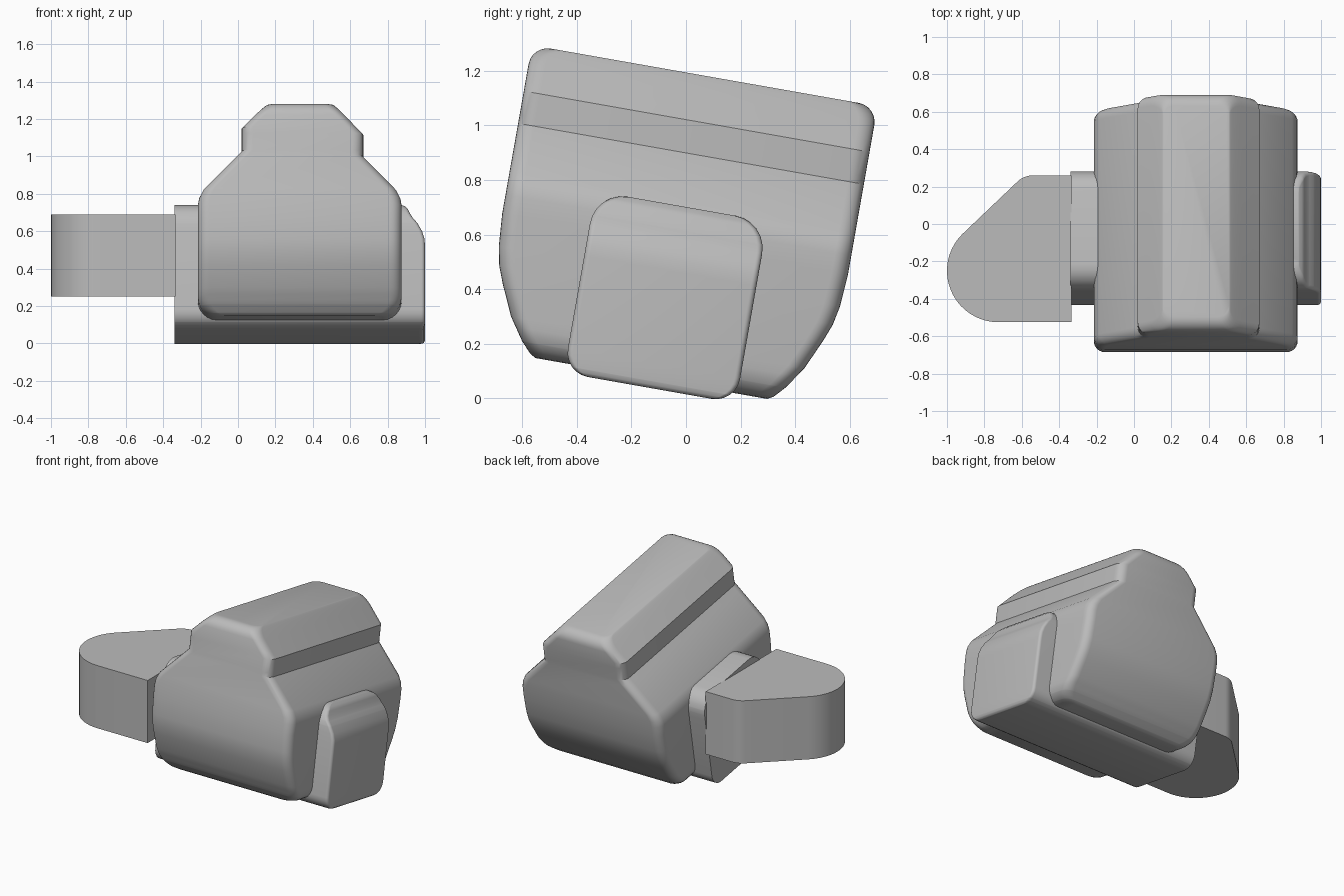
import bpy, bmesh, math

cube = bpy.data.objects.get("Cube")
if cube:
    bpy.data.objects.remove(cube, do_unlink=True)

TILT = math.radians(-10)
MID = -0.1375  # lengthwise centre of the tilted parts

grey = bpy.data.materials.new("plain grey")
grey.use_nodes = True
grey.diffuse_color = (0.5, 0.5, 0.5, 1)
grey.node_tree.nodes["Principled BSDF"].inputs["Base Color"].default_value = grey.diffuse_color


def arc(cx, cy, r, a0, a1, n=6):
    angles = [math.radians(a0 + (a1 - a0) * i / n) for i in range(n + 1)]
    return [(cx + r * math.cos(a), cy + r * math.sin(a)) for a in angles]


def lookup(points, h):
    """Value of a (value, height) profile at height h."""
    for (v0, h0), (v1, h1) in zip(points, points[1:]):
        if h0 <= h <= h1:
            return v0 + (v1 - v0) * (h - h0) / max(h1 - h0, 1e-9)
    return points[0][0] if h < points[0][1] else points[-1][0]


def finish(name, bm, tilt=0):
    bmesh.ops.remove_doubles(bm, verts=bm.verts, dist=1e-5)
    bmesh.ops.recalc_face_normals(bm, faces=bm.faces)
    mesh = bpy.data.meshes.new(name)
    bm.to_mesh(mesh)
    bm.free()
    mesh.materials.append(grey)
    ob = bpy.data.objects.new(name, mesh)
    bpy.context.collection.objects.link(ob)
    ob.rotation_euler.x = tilt
    bpy.ops.object.select_all(action='DESELECT')
    ob.select_set(True)
    bpy.context.view_layer.objects.active = ob
    bpy.ops.object.shade_smooth_by_angle(angle=math.radians(30))


def loft(name, left, right, length, r_left, r_right):
    """Stack rounded rectangles whose sides follow three height profiles."""
    levels = sorted({round(h, 5) for p in (left, right, length) for _, h in p})
    bm = bmesh.new()
    rings = []
    for h in levels:
        x0, x1, d = lookup(left, h), lookup(right, h), lookup(length, h)
        ring = (arc(x1 - r_right, MID + d - r_right, r_right, 0, 90)
                + arc(x0 + r_left, MID + d - r_left, r_left, 90, 180)
                + arc(x0 + r_left, MID - d + r_left, r_left, 180, 270)
                + arc(x1 - r_right, MID - d + r_right, r_right, 270, 360))
        rings.append([bm.verts.new((x, y, h)) for x, y in ring])
    for a, b in zip(rings, rings[1:]):
        for i in range(len(a)):
            j = (i + 1) % len(a)
            bm.faces.new((a[i], a[j], b[j], b[i]))
    bm.faces.new(rings[0])
    bm.faces.new(rings[-1])
    finish(name, bm, TILT)


# Main body: stepped ridge on top, rounded shoulders, curved lower ends
body_right = (arc(0.775, 0.15, 0.1, -90, 0)
              + [(0.875, 0.62), (0.868, 0.66), (0.845, 0.705), (0.67, 0.885),
                 (0.67, 1.005), (0.51, 1.175)])
body_left = (arc(-0.115, 0.15, 0.1, 270, 180)
             + [(-0.215, 0.62), (-0.208, 0.66), (-0.185, 0.705), (0.02, 0.915),
                (0.02, 1.04), (0.155, 1.175)])
body_length = [(0.43, 0.05), (0.452, 0.062), (0.49, 0.103), (0.545, 0.184), (0.596, 0.297),
               (0.62, 0.36), (0.634, 0.43), (0.6425, 0.55)] + arc(0.5725, 1.105, 0.07, 0, 90)
loft("main_body", body_left, body_right, body_length, 0.06, 0.06)

# Cross box passing through the body, stepped on its outer end
box_right = [(0.985, 0.015), (0.995, 0.025), (1.0, 0.04), (1.0, 0.45), (0.997, 0.49),
             (0.985, 0.53), (0.96, 0.575), (0.935, 0.605), (0.92, 0.63), (0.905, 0.665),
             (0.88, 0.69)]
box_left = [(-0.34, 0.015), (-0.34, 0.69)]
box_length = arc(0.23, 0.105, 0.09, -90, 0) + arc(0.2, 0.57, 0.12, 0, 90)
loft("cross_box", box_left, box_right, box_length, 0, 0.02)

# Level side fin with a rounded outer end
outline = ([(-0.335, -0.525)] + arc(-0.725, -0.25, 0.275, 270, 135, 20)
           + arc(-0.54, 0.14, 0.12, 135, 90) + [(-0.335, 0.26)])
bm = bmesh.new()
base = bm.faces.new([bm.verts.new((x, y, 0.25)) for x, y in outline])
top = bmesh.ops.extrude_face_region(bm, geom=[base])["geom"]
bmesh.ops.translate(bm, vec=(0, 0, 0.44),
                    verts=[v for v in top if isinstance(v, bmesh.types.BMVert)])
finish("side_fin", bm)
